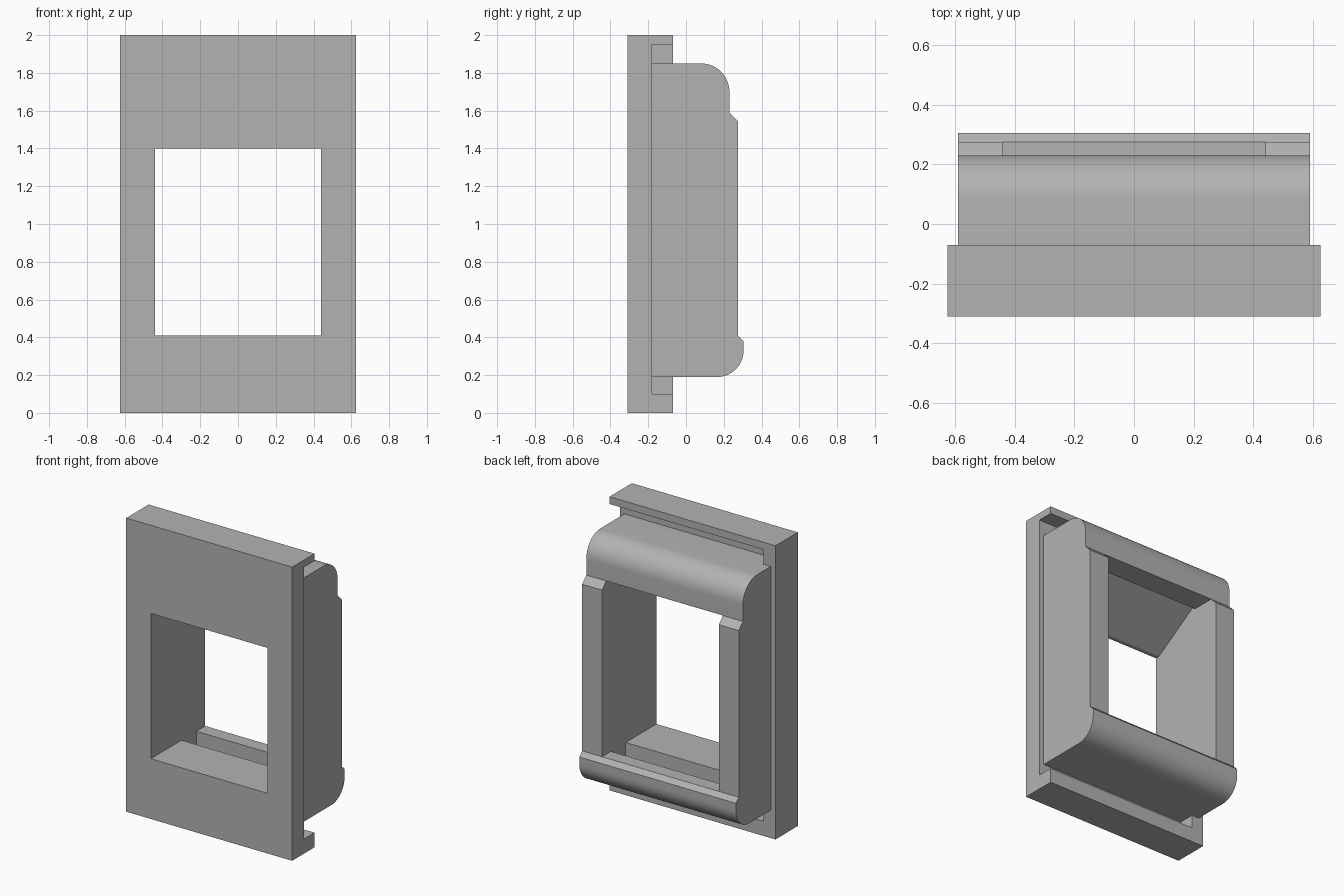
import bpy, bmesh
from math import cos, sin, radians

cube = bpy.data.objects.get("Cube")
if cube:
    bpy.data.objects.remove(cube, do_unlink=True)

grey = bpy.data.materials.new("light grey plastic")
grey.use_nodes = True
colour = (0.45, 0.45, 0.45, 1)
grey.diffuse_color = colour
grey.node_tree.nodes["Principled BSDF"].inputs["Base Color"].default_value = colour


def arc(cy, cz, r, start, end, steps=12):
    """Points of a rounded corner in the side profile."""
    angles = [radians(start + (end - start) * i / steps) for i in range(steps + 1)]
    return [(cy + r * cos(a), cz + r * sin(a)) for a in angles]


def extrude_profile(name, points, x0, x1):
    """Sweep a (y, z) profile along x."""
    bm = bmesh.new()
    face = bm.faces.new([bm.verts.new((x0, y, z)) for y, z in points])
    swept = bmesh.ops.extrude_face_region(bm, geom=[face])["geom"]
    verts = [v for v in swept if isinstance(v, bmesh.types.BMVert)]
    bmesh.ops.translate(bm, verts=verts, vec=(x1 - x0, 0, 0))
    bmesh.ops.recalc_face_normals(bm, faces=bm.faces)
    mesh = bpy.data.meshes.new(name)
    bm.to_mesh(mesh)
    bm.free()
    mesh.materials.append(grey)
    ob = bpy.data.objects.new(name, mesh)
    bpy.context.collection.objects.link(ob)
    return ob


def activate(ob):
    bpy.ops.object.select_all(action="DESELECT")
    ob.select_set(True)
    bpy.context.view_layer.objects.active = ob


FRONT, PLATE_BACK, LIP_BACK = -0.31, -0.18, -0.07

# Face plate with a lip folded back along the top and bottom
face_plate = extrude_profile("face_plate", [
    (FRONT, 0), (LIP_BACK, 0), (LIP_BACK, 0.1), (PLATE_BACK, 0.1),
    (PLATE_BACK, 1.95), (LIP_BACK, 1.95), (LIP_BACK, 2), (FRONT, 2)], -0.625, 0.625)

# Wall closing the channel at one end only
end_wall = extrude_profile("end_wall", [
    (PLATE_BACK, 0.1), (LIP_BACK, 0.1), (LIP_BACK, 1.95), (PLATE_BACK, 1.95)],
    -0.625, -0.535)

# Socket body: rounded top and bottom, chamfered steps at the back
socket_body = extrude_profile("socket_body",
    [(PLATE_BACK, 0.19)]
    + arc(0.165, 0.33, 0.14, -90, 0)
    + [(0.305, 0.38), (0.275, 0.41), (0.275, 1.545), (0.23, 1.59)]
    + arc(0.08, 1.70, 0.15, 0, 90)
    + [(PLATE_BACK, 1.85)], -0.59, 0.59)

# Window with a sloped ceiling and a catch slot in its floor
window_cutter = extrude_profile("window_cutter", [
    (-0.4, 0.41), (0.02, 0.41), (0.02, 0.28), (0.18, 0.28), (0.18, 0.41),
    (0.4, 0.41), (0.4, 1.59), (0.07, 1.59), (0.07, 1.62), (-0.28, 1.4),
    (-0.4, 1.4)], -0.44, 0.44)

for ob in (face_plate, socket_body):
    mod = ob.modifiers.new("window", "BOOLEAN")
    mod.operation = "DIFFERENCE"
    mod.solver = "EXACT"
    mod.object = window_cutter
    activate(ob)
    bpy.ops.object.modifier_apply(modifier=mod.name)
    bpy.ops.object.shade_smooth_by_angle(angle=radians(25))

bpy.data.objects.remove(window_cutter, do_unlink=True)
